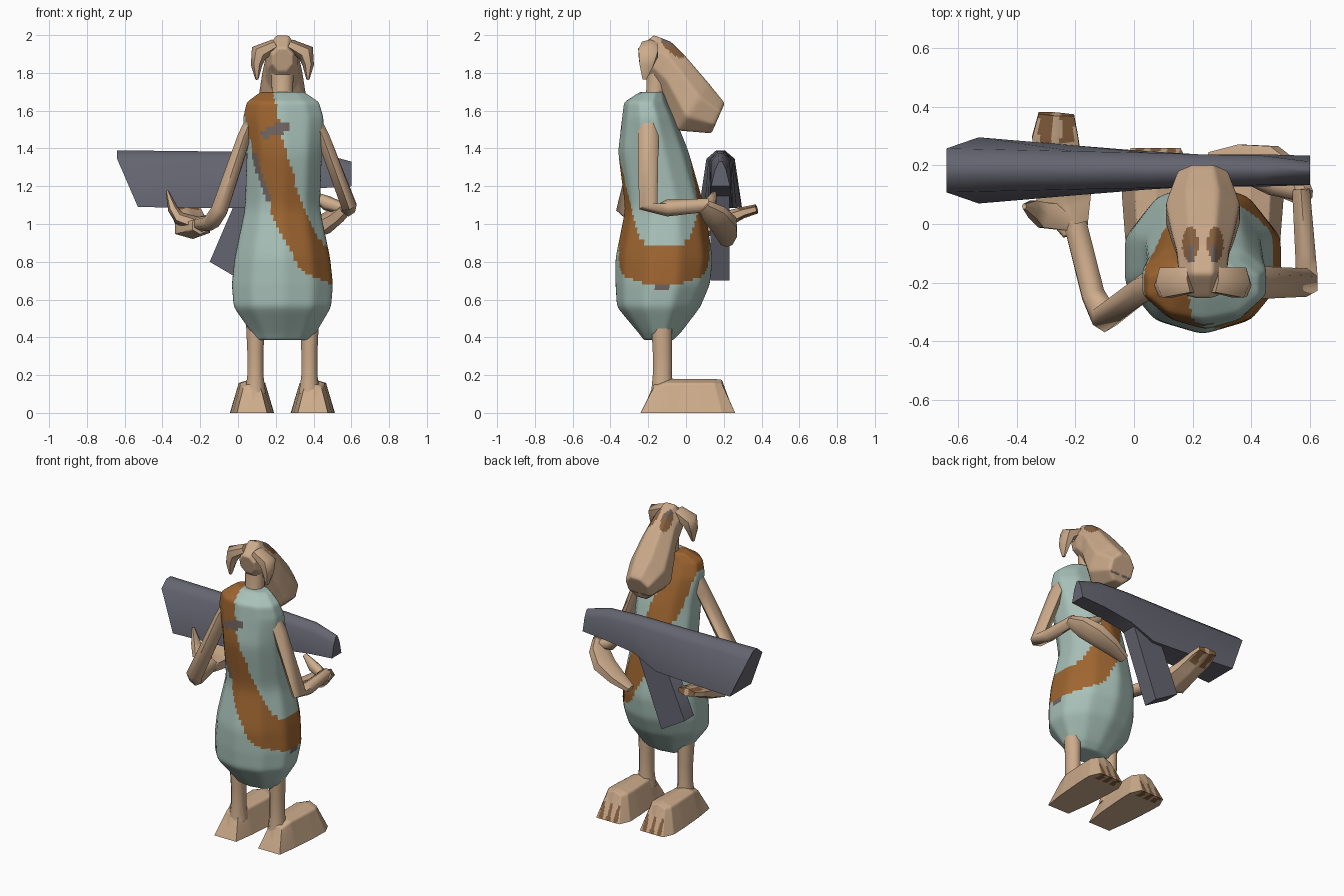
import bpy, bmesh
from math import sin, cos, tau
from mathutils import Vector

cube = bpy.data.objects.get("Cube")
if cube:
    bpy.data.objects.remove(cube)


def material(name, rgb):
    m = bpy.data.materials.new(name)
    m.use_nodes = True
    m.diffuse_color = (*rgb, 1)
    bsdf = m.node_tree.nodes["Principled BSDF"]
    bsdf.inputs["Base Color"].default_value = (*rgb, 1)
    bsdf.inputs["Roughness"].default_value = 0.9
    return m


TAN = material("tan fur", (0.61, 0.41, 0.26))
TEAL = material("pale teal cloth", (0.39, 0.53, 0.48))
STRAP = material("orange brown leather", (0.34, 0.13, 0.03))
STEEL = material("dark grey metal", (0.13, 0.13, 0.165))
BROWN = material("dark brown", (0.25, 0.12, 0.05))
GREY = material("grey brown", (0.16, 0.125, 0.115))
MID = 0.235  # the body's own centre line


def loft(name, rings, mats, cuts=0, rule=None, soften=0, angle=1.1):
    """Skin equal-sized rings, cap both ends, colour faces by rule."""
    bm = bmesh.new()
    rows = [[bm.verts.new(p) for p in ring] for ring in rings]
    n = len(rows[0])
    for a, b in zip(rows, rows[1:]):
        for i in range(n):
            j = (i + 1) % n
            bm.faces.new((a[i], a[j], b[j], b[i]))
    caps = [bm.faces.new(rows[0]), bm.faces.new(rows[-1])]
    if cuts:
        bmesh.ops.poke(bm, faces=caps)
        bmesh.ops.subdivide_edges(bm, edges=bm.edges[:], cuts=cuts, use_grid_fill=True)
    for _ in range(soften):
        bmesh.ops.smooth_vert(bm, verts=bm.verts[:], factor=0.5,
                              use_axis_x=True, use_axis_y=True, use_axis_z=True)
    bmesh.ops.recalc_face_normals(bm, faces=bm.faces[:])
    if rule:
        for f in bm.faces:
            f.material_index = rule(f.calc_center_median(), f.normal)
    me = bpy.data.meshes.new(name)
    bm.to_mesh(me)
    bm.free()
    for m in mats:
        me.materials.append(m)
    ob = bpy.data.objects.new(name, me)
    bpy.context.collection.objects.link(ob)
    bpy.ops.object.select_all(action="DESELECT")
    ob.select_set(True)
    bpy.context.view_layer.objects.active = ob
    bpy.ops.object.shade_smooth_by_angle(angle=angle)


def oval(c, u, v, n=8):
    return [Vector(c) + Vector(u) * cos(tau * (i + 0.5) / n)
            + Vector(v) * sin(tau * (i + 0.5) / n) for i in range(n)]


def tube(name, path, radii, mats=(TAN,), ref=(1, 0, 0), n=6, **kw):
    """Limb along a path; each radius pair is (along ref, across ref)."""
    pts = [Vector(p) for p in path]
    rings = []
    for i, p in enumerate(pts):
        t = (pts[min(i + 1, len(pts) - 1)] - pts[max(i - 1, 0)]).normalized()
        u = (Vector(ref) - t * t.dot(Vector(ref))).normalized()
        rings.append(oval(p, u * radii[i][0], t.cross(u) * radii[i][1], n))
    loft(name, rings, mats, **kw)


# Tunic: height, left and right edge, back and front edge
tunic = [(0.385, 0.10, 0.38, -0.22, -0.07), (0.425, 0.07, 0.415, -0.25, -0.03),
         (0.56, -0.025, 0.495, -0.36, 0.07), (0.68, -0.035, 0.505, -0.367, 0.12),
         (0.82, -0.02, 0.49, -0.367, 0.135), (1.08, 0.035, 0.435, -0.315, 0.095),
         (1.38, 0.045, 0.445, -0.355, 0.01), (1.56, 0.025, 0.455, -0.335, -0.06),
         (1.645, 0.045, 0.43, -0.325, -0.10), (1.70, 0.12, 0.35, -0.24, -0.12)]
strap_line = [Vector(p) for p in ((0.09, 1.75), (0.155, 1.42), (0.22, 1.2),
                                  (0.31, 0.96), (0.4, 0.81), (0.6, 0.735))]


def strap_rule(c, normal):
    p = Vector((c.x, c.z))
    best, side = 9, 0
    for a, b in zip(strap_line, strap_line[1:]):
        d = b - a
        k = max(0, min(1, (p - a).dot(d) / d.length_squared))
        off = p - (a + d * k)
        if off.length < best:
            best, side = off.length, off.x
    if c.y < -0.2:
        patch = Vector(((c.x - 0.195) / 0.08, (c.z - 1.495 - (c.x - 0.195) * 0.3) / 0.03))
        if patch.length < 1 or (side < 0 and 0.065 < best < 0.095 and 1.13 < c.z < 1.36):
            return 2
    if c.x > 0.4 and abs(c.y + 0.13) < 0.04 and 0.65 < c.z < 0.68:
        return 2
    return 1 if best < 0.085 else 0


loft("tunic", [oval(((l + r) / 2, (b + f) / 2, z), ((r - l) / 1.92, 0, 0),
                    (0, (f - b) / 1.92, 0), 10) for z, l, r, b, f in tunic],
     (TEAL, STRAP, GREY), cuts=7, rule=strap_rule, soften=4)

# Head: top and bottom of each section, then half width
head = [((-0.255, 1.93), (-0.225, 1.81), 0.055), ((-0.17, 2.0), (-0.165, 1.75), 0.082),
        ((-0.08, 1.965), (-0.115, 1.68), 0.09), ((0.0, 1.885), (-0.085, 1.6), 0.108),
        ((0.12, 1.745), (-0.045, 1.495), 0.128), ((0.205, 1.64), (0.135, 1.48), 0.085)]


def face_rule(c, normal):
    dx = abs(c.x - MID)
    if normal.z > 0.2:
        if 0.025 < dx < 0.05 and -0.135 < c.y < -0.07:
            return 2
        if Vector(((dx - 0.043) / 0.028, (c.y + 0.07) / 0.058)).length < 1:
            return 1
    if normal.y > 0.5 and 1.515 < c.z < 1.528 and 0.01 < dx < 0.08:
        return 2
    return 0


rings = []
for t, b, w in head:
    top, low = Vector((MID, *t)), Vector((MID, *b))
    rings.append(oval((top + low) / 2, (w * 1.08, 0, 0), (top - low) * 0.54))
loft("head", rings, (TAN, BROWN, GREY), cuts=8, rule=face_rule, soften=2)
tube("neck", [(MID, -0.17, 1.6), (MID, -0.16, 1.7), (MID, -0.15, 1.82)],
     [(0.075, 0.07), (0.06, 0.055), (0.065, 0.06)], n=8)

# Ears, legs and feet, one pair per side
foot = [(-0.24, -0.17, 0.08, 0.045, 0.155), (-0.1, -0.1, 0.1, 0.06, 0.18),
        (0.08, 0.08, 0.114, 0.07, 0.18), (0.19, 0.15, 0.117, 0.07, 0.18),
        (0.26, 0.19, 0.085, 0.05, 0.175)]
for s, side in ((1, "left"), (-1, "right")):
    tube(side + "_ear", [(MID + s * 0.04, -0.19, 1.95), (MID + s * 0.125, -0.2, 1.905),
                         (MID + s * 0.137, -0.21, 1.84), (MID + s * 0.135, -0.22, 1.765)],
         [(0.05, 0.03), (0.06, 0.048), (0.042, 0.03), (0.012, 0.008)], ref=(0, 1, 0))
    leg_x = MID + s * 0.143
    tube(side + "_leg", [(leg_x, -0.125, 0.1), (leg_x, -0.125, 0.2),
                         (leg_x, -0.125, 0.32), (leg_x, -0.13, 0.5)],
         [(0.06, 0.065), (0.046, 0.055), (0.046, 0.055), (0.055, 0.06)], n=8)
    fx = MID + s * 0.161

    def claw_rule(c, normal, fx=fx):
        stripe = min(abs(c.x - fx - k * 0.055) for k in (-1, 0, 1))
        return int(c.y > 0.19 and c.z < 0.1 and stripe < 0.016 - c.z * 0.08)

    rings = []
    for yb, yt, hb, ht, zt in foot:
        rings.append([(fx - hb, yb, 0), (fx + hb, yb, 0), (fx + ht, yt, zt * 0.88),
                      (fx, yt, zt), (fx - ht, yt, zt * 0.88)])
    loft(side + "_foot", rings, (TAN, BROWN), cuts=11, rule=claw_rule)

# Left arm, its hand reaching inward below the barrel
tube("left_arm", [(0.4, -0.2, 1.57), (0.45, -0.2, 1.46), (0.59, -0.2, 1.09),
                  (0.585, -0.1, 1.085), (0.57, 0.12, 1.1)],
     [(0.035, 0.05), (0.04, 0.055), (0.045, 0.05), (0.04, 0.045), (0.035, 0.035)])
tube("left_hand", [(0.585, 0.09, 1.1), (0.53, 0.15, 1.05), (0.46, 0.2, 1.0),
                   (0.36, 0.215, 0.95), (0.26, 0.215, 0.9)],
     [(0.035, 0.035), (0.075, 0.045), (0.08, 0.055), (0.065, 0.04), (0.035, 0.025)],
     ref=(0, 1, 0))
tube("left_thumb", [(0.56, 0.11, 1.08), (0.47, 0.13, 1.11), (0.39, 0.15, 1.16)],
     [(0.035, 0.03), (0.035, 0.04), (0.015, 0.015)], ref=(0, 1, 0))

# Right arm with its palm turned up beneath the wide end
tube("right_arm", [(0.08, -0.2, 1.57), (0.03, -0.22, 1.45), (-0.1, -0.32, 1.07),
                   (-0.14, -0.24, 1.01), (-0.2, 0.0, 1.0)],
     [(0.035, 0.05), (0.04, 0.055), (0.05, 0.05), (0.045, 0.045), (0.045, 0.04)])
tube("right_hand", [(-0.2, -0.03, 0.99), (-0.24, 0.08, 0.98), (-0.255, 0.2, 1.02),
                    (-0.27, 0.3, 1.06), (-0.265, 0.375, 1.08)],
     [(0.05, 0.045), (0.11, 0.06), (0.09, 0.045), (0.09, 0.03), (0.07, 0.025)],
     mats=(TAN, BROWN), cuts=5,
     rule=lambda c, n: int(c.y > 0.275 and 0.015 < abs(c.x + 0.265) < 0.06))
tube("right_thumb", [(-0.22, 0.02, 1.0), (-0.31, 0.03, 1.03), (-0.345, 0.05, 1.08),
                     (-0.375, 0.06, 1.175)],
     [(0.05, 0.04), (0.05, 0.035), (0.035, 0.027), (0.01, 0.008)], ref=(0, 1, 0))

# Gun: top x, bottom x, top z, bottom z, half width above and below
gun = [(-0.64, -0.53, 1.39, 1.09, 0.075, 0.113), (-0.2, -0.2, 1.385, 1.085, 0.065, 0.085),
       (0.05, 0.05, 1.385, 1.085, 0.06, 0.065), (0.22, 0.22, 1.385, 1.16, 0.055, 0.055),
       (0.44, 0.44, 1.375, 1.19, 0.05, 0.055), (0.6, 0.6, 1.33, 1.2, 0.03, 0.05)]
rings = []
for xt, xb, zt, zb, ht, hb in gun:
    y = 0.183
    rings.append([(xb, y - hb, zb), (xb, y + hb, zb), (xt, y + ht, zt - 0.045),
                  (xt, y + ht * 0.3, zt), (xt, y - ht * 0.3, zt), (xt, y - ht, zt - 0.045)])
loft("gun_body", rings, (STEEL,))
grip = [((0.0, 1.15), (0.2, 1.17)), ((-0.15, 0.8), (0.02, 0.7))]
loft("gun_grip", [[(a[0], 0.13, a[1]), (b[0], 0.13, b[1]), (b[0], 0.23, b[1]),
                   (a[0], 0.23, a[1])] for a, b in grip], (STEEL,))
